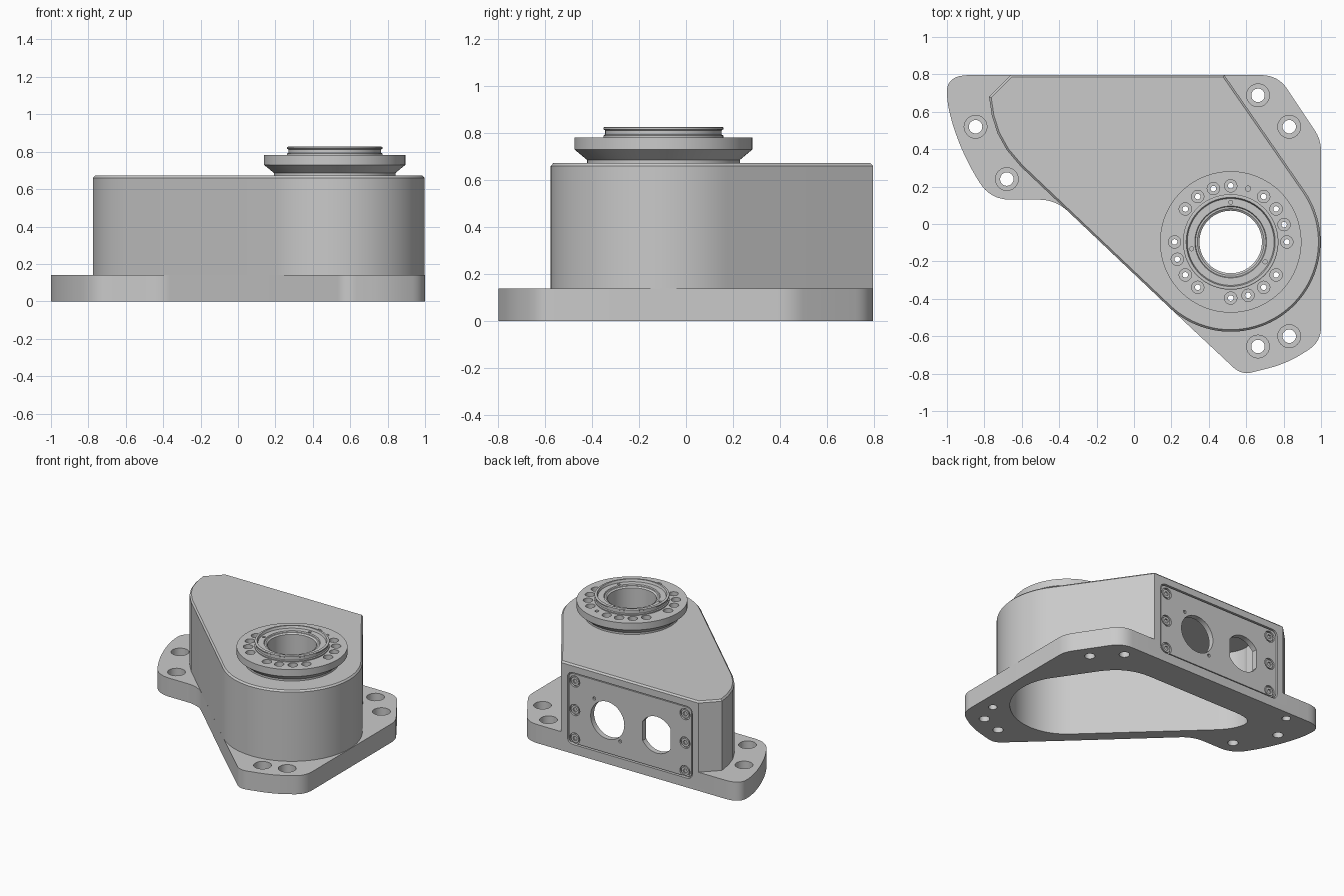
import bpy, bmesh, math
from mathutils import Vector

if "Cube" in bpy.data.objects:
    bpy.data.objects.remove(bpy.data.objects["Cube"])

CX, CY = 0.517, -0.096          # bearing axis
BACK = 0.796                    # flat back face
metal = bpy.data.materials.new("light_grey_metal")
metal.diffuse_color = (0.59, 0.59, 0.59, 1)
metal.use_nodes = True
metal.node_tree.nodes["Principled BSDF"].inputs["Base Color"].default_value = metal.diffuse_color


def finish(name, bm):
    bmesh.ops.recalc_face_normals(bm, faces=bm.faces)
    me = bpy.data.meshes.new(name)
    bm.to_mesh(me)
    bm.free()
    ob = bpy.data.objects.new(name, me)
    bpy.context.collection.objects.link(ob)
    me.materials.append(metal)
    return ob


def rounded(points, n=8):
    """Outline whose corners (x, y, cut length) are rounded."""
    out = []
    for i, (x, y, r) in enumerate(points):
        p = Vector((x, y))
        if r == 0:
            out.append(p)
            continue
        a, b = Vector(points[i - 1][:2]) - p, Vector(points[(i + 1) % len(points)][:2]) - p
        a, b = (v.normalized() * min(r, v.length * 0.49) for v in (a, b))
        for k in range(n + 1):
            t = k / n
            out.append(p + a * (1 - t) ** 2 + b * t * t)
    return out


def arc(r, a0, a1, n, x=CX, y=CY):
    return [(x + r * math.cos(math.radians(a0 + (a1 - a0) * i / n)),
             y + r * math.sin(math.radians(a0 + (a1 - a0) * i / n)), 0) for i in range(n + 1)]


def inset(pts, d):
    """Counter-clockwise outline moved inward by d."""
    out = []
    for i, p in enumerate(pts):
        e1, e2 = (p - pts[i - 1]).normalized(), (pts[(i + 1) % len(pts)] - p).normalized()
        n1, n2 = Vector((-e1.y, e1.x)), Vector((-e2.y, e2.x))
        out.append(p + (n1 + n2) * d / max(0.3, 1 + n1.dot(n2)))
    return out


def prism(name, pts, levels, back=False):
    """Stack of (inset, height) rings; back=True extrudes along y instead of z."""
    bm = bmesh.new()
    rings = []
    for d, h in levels:
        ring = inset(pts, d) if d else pts
        rings.append([bm.verts.new((p.x, h, p.y) if back else (p.x, p.y, h)) for p in ring])
    for lo, hi in zip(rings, rings[1:]):
        for i in range(len(lo)):
            bm.faces.new((lo[i - 1], lo[i], hi[i], hi[i - 1]))
    bm.faces.new(rings[0])
    bm.faces.new(rings[-1])
    return finish(name, bm)


def disc(x, y, r, h0, h1, back=False, n=24, name="cutter"):
    pts = [Vector(p[:2]) for p in arc(r, 0, 360, n, x, y)[:-1]]
    return prism(name, pts, [(0, h0), (0, h1)], back)


def lathe(name, profile, n=96):
    bm = bmesh.new()
    rings = [[bm.verts.new((CX + r * math.cos(2 * math.pi * i / n),
                            CY + r * math.sin(2 * math.pi * i / n), z)) for r, z in profile]
             for i in range(n)]
    for i in range(n):
        for j in range(len(profile)):
            bm.faces.new((rings[i - 1][j - 1], rings[i][j - 1], rings[i][j], rings[i - 1][j]))
    return finish(name, bm)


def cut(targets, cutters):
    for ob in targets:
        bpy.context.view_layer.objects.active = ob
        for c in cutters:
            m = ob.modifiers.new("cut", 'BOOLEAN')
            m.operation, m.solver, m.object = 'DIFFERENCE', 'EXACT', c
            bpy.ops.object.modifier_apply(modifier=m.name)
    for c in cutters:
        bpy.data.objects.remove(c)


# Base plate with mounting ears
base = prism("base_plate", rounded([
    (0.77, BACK, 0.09), (1, 0.45, 0.06), (1, -0.63, 0.08), (0.82, -0.745, 0.1),
    (0.575, -0.808, 0.06), (0.1872, -0.4448, 0), (-0.4185, 0.13, 0.09), (-0.77, 0.13, 0.11),
    (-0.91, 0.36, 0.15), (-1, 0.62, 0.15), (-1, BACK, 0.12)]), [(0, 0), (0, 0.14)])
holes = []
for x, y in [(-0.847, 0.52), (-0.68, 0.24), (0.663, 0.688), (0.83, 0.52), (0.83, -0.6), (0.663, -0.655)]:
    holes += [disc(x, y, 0.036, -0.1, 0.3), disc(x, y, 0.061, 0.06, 0.3)]
# Blind dowel holes underneath
holes += [disc(x, y, 0.03, -0.1, 0.08) for x, y in [(0.89, -0.44), (-0.745, 0.73)]]
cut([base], holes)

# Gearbox housing with a small chamfer round the top
housing = prism("housing", rounded(arc(0.48, 226.6, 394, 48) + [
    (0.483, BACK, 0), (-0.66, BACK, 0), (-0.775, 0.68, 0), (-0.76, 0.58, 0),
    (-0.73, 0.485, 0), (-0.68, 0.395, 0), (-0.605, 0.307, 0)]), [(0, 0.14), (0, 0.66), (0.011, 0.672)])

# Cavity open at the bottom, widened behind the thin back wall
cavity = prism("cutter", rounded(
    arc(0.39, 226.6, 394, 40) + [(0.536, 0.57, 0.2), (-0.59, 0.57, 0.16), (-0.565, 0.39, 0.13)]),
    [(0, -0.1), (0, 0.6)])
widening = prism("cutter", rounded([(0.60, 0.45, 0), (0.41, 0.75, 0.05),
                                    (-0.63, 0.75, 0.05), (-0.56, 0.45, 0)]), [(0, 0.04), (0, 0.6)])
cut([base, housing], [cavity, widening])
cut([housing], [disc(CX, CY, 0.2, 0.5, 0.8, n=64)])

# Back cover plate sitting in a shallow pocket
cover_shape = rounded([(0.43, 0.07, 0.05), (0.43, 0.61, 0.05), (-0.61, 0.61, 0.05), (-0.61, 0.07, 0.05)])
cut([base, housing], [prism("cutter", cover_shape, [(0, 0.772), (0, 0.85)], True)])
cover = prism("back_cover", cover_shape, [(0.009, 0.772), (0.009, 0.791)], True)

# Round port and flat-sided port through the back wall
round_port = disc(0.10, 0.325, 0.14, 0.72, 0.9, True, 48)
flat = [Vector(p[:2]) for p in arc(0.137, 32, 148, 16, -0.31, 0.325) + arc(0.137, 212, 328, 16, -0.31, 0.325)]
cut([cover, housing], [round_port, prism("cutter", flat, [(0, 0.72), (0, 0.9)], True)])

# Cover screws and dowel holes
seats = [disc(x, z, 0.012, 0.777, 0.85, True, 12) for x, z in [(0.21, 0.46), (-0.005, 0.195)]]
for x in (0.372, -0.545):
    for z in (0.115, 0.33, 0.545):
        seats.append(disc(x, z, 0.042, 0.777, 0.85, True))
        screw = disc(x, z, 0.032, 0.773, 0.789, True, name="cover_screw")
        cut([screw], [disc(x, z, 0.017, 0.779, 0.85, True, 6)])
cut([cover], seats)

# Output bearing: flared flange
flange = lathe("bearing_flange", [
    (0.167, 0.58), (0.2, 0.58), (0.2, 0.672), (0.325, 0.672), (0.325, 0.686), (0.378, 0.73),
    (0.378, 0.782), (0.167, 0.782)])
bolts, through = [], []
for k in range(20):
    a = math.radians(18 * k)
    x, y = CX + 0.3 * math.cos(a), CY + 0.3 * math.sin(a)
    if k in (9, 14, 19):
        continue
    if k == 4:
        bolts.append(disc(x, y, 0.014, 0.74, 0.85, n=12))
    else:
        bolts.append(disc(x, y, 0.033, 0.752, 0.85))
        through.append(disc(x, y, 0.015, 0.5, 0.85, n=16))
cut([flange], bolts)
cut([flange, housing], through)

# Raised collar with an outer groove and stepped bore
collar = lathe("bearing_collar", [
    (0.167, 0.782), (0.255, 0.782), (0.255, 0.79), (0.248, 0.794), (0.248, 0.812), (0.255, 0.816),
    (0.255, 0.824), (0.25, 0.827), (0.238, 0.827), (0.232, 0.81), (0.192, 0.81), (0.188, 0.802),
    (0.178, 0.802), (0.167, 0.794)])
cut([collar], [disc(CX + 0.212 * math.cos(a), CY + 0.212 * math.sin(a), 0.011, 0.792, 0.85, n=12)
               for a in map(math.radians, (90, 190, 330))])

# Smooth curved walls, keep sharp edges
bpy.ops.object.select_all(action='SELECT')
bpy.ops.object.shade_smooth_by_angle(angle=math.radians(20))
